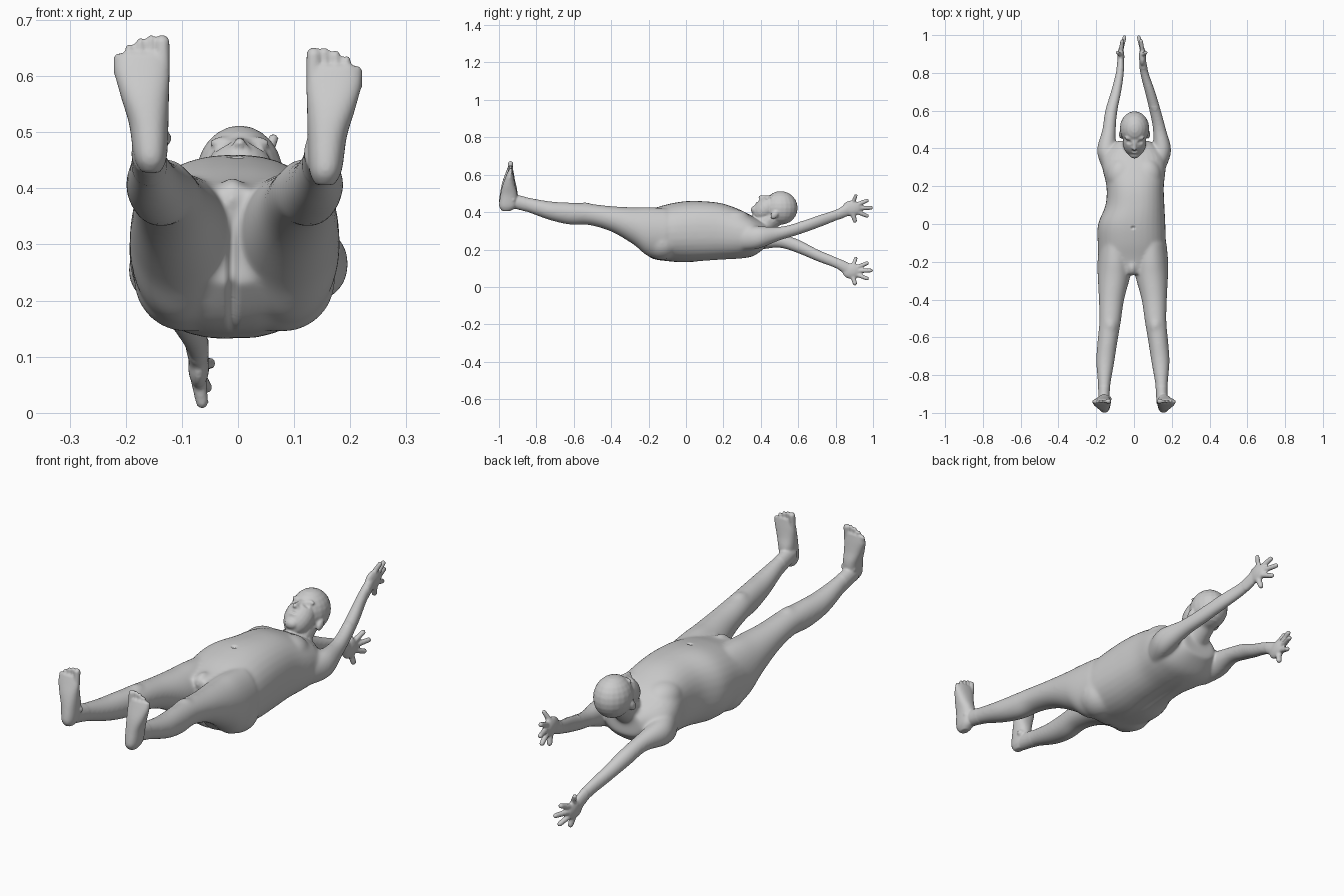
import bpy
import bmesh
import math
from mathutils import Matrix, Vector

default_cube = bpy.data.objects.get("Cube")
if default_cube:
    bpy.data.objects.remove(default_cube)

bm = bmesh.new()


def blend(a, b, c, d, t):
    """Smooth curve through b and c."""
    return 0.5 * (2 * b + (c - a) * t + (2 * a - 5 * b + 4 * c - d) * t ** 2
                  + (3 * b - a - 3 * c + d) * t ** 3)


def loft(sections, along="Y", sides=32, square=2.0):
    """Skin through ovals: x, y, z, half width, half depth."""
    last = len(sections) - 1
    rows = []
    for i in range(last):
        picks = [sections[min(max(i + k, 0), last)] for k in (-1, 0, 1, 2)]
        for step in range(5):
            rows.append([blend(*vals, step / 5) for vals in zip(*picks)])
    rows.append(sections[last])
    rings = []
    for x, y, z, wide, deep in rows:
        ring = []
        for k in range(sides):
            a = math.tau * k / sides
            c, s = math.cos(a), math.sin(a)
            u = wide * math.copysign(abs(c) ** (2 / square), c)
            v = deep * math.copysign(abs(s) ** (2 / square), s)
            offset = (u, 0, v) if along == "Y" else (u, v, 0)
            ring.append(bm.verts.new(Vector((x, y, z)) + Vector(offset)))
        rings.append(ring)
    for lower, upper in zip(rings, rings[1:]):
        for k in range(sides):
            n = (k + 1) % sides
            bm.faces.new((lower[k], lower[n], upper[n], upper[k]))
    bm.faces.new(rings[0])
    bm.faces.new(rings[-1])


def ball(center, radii, tilt=0):
    """Ellipsoid, tilted about the x axis."""
    matrix = (Matrix.Translation(center) @ Matrix.Rotation(tilt, 4, "X")
              @ Matrix.Diagonal((*radii, 1)))
    bmesh.ops.create_uvsphere(bm, u_segments=20, v_segments=12, radius=1, matrix=matrix)


def capsule(a, b, ra, rb):
    """Tapered rod with round ends."""
    a, b = Vector(a), Vector(b)
    turn = (b - a).to_track_quat("Z", "Y").to_matrix().to_4x4()
    bmesh.ops.create_cone(bm, cap_ends=True, segments=16, radius1=ra, radius2=rb,
                          depth=(b - a).length,
                          matrix=Matrix.Translation((a + b) / 2) @ turn)
    ball(a, (ra, ra, ra))
    ball(b, (rb, rb, rb))


# Torso from pelvis to collar
loft([(-.008, -.265, .315, .09, .085), (-.012, -.19, .286, .168, .13),
      (-.012, -.1, .29, .18, .152), (-.012, 0, .295, .178, .164),
      (.005, .1, .298, .156, .16), (.006, .2, .295, .152, .15),
      (0, .3, .28, .168, .128), (0, .37, .27, .157, .1),
      (0, .44, .28, .085, .055)], square=2.3)
ball((-.01, -.23, .38), (.028, .045, .04))

# Arms reaching past the head, one low and one raised
loft([(-.12, .3, .25, .05, .07), (-.144, .39, .255, .052, .058),
      (-.132, .5, .247, .036, .038), (-.12, .6, .217, .033, .038),
      (-.095, .7, .17, .028, .033), (-.075, .8, .13, .022, .031),
      (-.07, .87, .093, .017, .035)])
loft([(.12, .3, .26, .05, .065), (.148, .39, .265, .049, .06),
      (.135, .5, .285, .035, .037), (.112, .6, .312, .031, .034),
      (.085, .7, .347, .028, .034), (.055, .8, .383, .023, .031),
      (.046, .87, .415, .017, .034)])

# Hands with spread digits: reach, height, outward drift, thickness
DIGITS = [(.03, .068, .018, .0095), (.09, .042, -.008, .0105),
          (.111, .003, -.02, .0105), (.09, -.04, -.014, .0105),
          (.025, -.066, -.006, .0115)]
for side, x, z in ((-1, .07, .085), (1, .045, .42)):
    ball((side * x, .886, z), (.019, .052, .042))
    for reach, rise, out, thick in DIGITS:
        capsule((side * x, .885 + reach * .3, z + rise * .45),
                (side * (x + out), .878 + reach, z + rise), thick * 1.2, thick)

# Legs, knees, buttocks, chest and feet
for side in (-1, 1):
    shift = -.006
    loft([(side * x + shift, y, z, wide, deep) for x, y, z, wide, deep in (
        (.093, -.1, .285, .085, .135), (.095, -.2, .295, .092, .132),
        (.1, -.28, .326, .086, .1), (.113, -.4, .364, .067, .068),
        (.121, -.52, .388, .057, .057), (.134, -.62, .392, .053, .059),
        (.146, -.73, .408, .048, .05), (.152, -.86, .443, .032, .039),
        (.154, -.95, .465, .03, .04))])
    ball((side * .12 + shift, -.54, .425), (.034, .05, .027))
    ball((side * .085 + shift, -.13, .237), (.095, .1, .093))
    ball((side * .07, .26, .35), (.075, .09, .065))
    lift = -.008 if side > 0 else .014
    loft([(side * x, y, z + lift, wide, deep) for x, y, z, wide, deep in (
        (.155, -.96, .414, .016, .022), (.156, -.953, .44, .029, .046),
        (.159, -.947, .5, .035, .045), (.166, -.947, .55, .043, .034),
        (.171, -.943, .595, .049, .022), (.171, -.94, .626, .043, .013))],
        along="Z", square=2.3)
    # Toes, largest on the inner edge
    for i in range(5):
        x = side * (.135 + .0195 * i)
        thick = .0135 if i == 0 else .0083
        top = (.646, .651, .646, .636, .619)[i] + lift
        capsule((x, -.942, .59 + lift), (x, -.938, top), thick, thick)
    # Ankle bones
    ball((side * .154, -.925, .475 + lift), (.036, .02, .022))

# Neck, skull and jaw
capsule((0, .35, .285), (0, .48, .385), .066, .056)
ball((.003, .506, .422), (.078, .091, .09))
ball((.003, .43, .42), (.062, .084, .059), math.radians(41))
ball((.003, .371, .412), (.03, .024, .024))

# Nose, lips, brows and ears
capsule((.003, .44, .484), (.003, .398, .48), .007, .01)
ball((.003, .385, .447), (.021, .012, .011))
for side in (-1, 1):
    ball((.003 + side * .01, .403, .471), (.008, .008, .008))
    ball((.003 + side * .027, .456, .481), (.026, .012, .011), math.radians(41))
    ball((.003 + side * .07, .474, .387), (.013, .018, .027), math.radians(-40))

bmesh.ops.recalc_face_normals(bm, faces=bm.faces)
mesh = bpy.data.meshes.new("parts")
bm.to_mesh(mesh)
bm.free()
body = bpy.data.objects.new("body", mesh)
bpy.context.collection.objects.link(body)


def bake_modifiers():
    """Turn the modified surface into the real mesh."""
    graph = bpy.context.evaluated_depsgraph_get()
    baked = bpy.data.meshes.new_from_object(body.evaluated_get(graph))
    body.modifiers.clear()
    body.data = baked
    return baked


def soften(iterations, group=""):
    smooth = body.modifiers.new("soften", "SMOOTH")
    smooth.factor = .5
    smooth.iterations = iterations
    smooth.vertex_group = group


# Fuse everything into one continuous skin
remesh = body.modifiers.new("fuse", "REMESH")
remesh.mode = "VOXEL"
remesh.voxel_size = .0048
soften(3)
skin = bake_modifiers()

# Relax the joins of trunk and limbs, leaving head, hands and feet crisp
joins = body.vertex_groups.new(name="joins")
joins.add([v.index for v in skin.vertices if -.86 < v.co.y < .82
           and (v.co.y < .34 or v.co.z < .345 or v.co.y > .62)], 1, "REPLACE")
soften(40, "joins")
skin = bake_modifiers()


def dent(center, radii, push):
    """Press a soft hollow into the skin."""
    for v in skin.vertices:
        if abs(v.co.y - center[1]) < radii[1]:
            d = sum(((p - c) / r) ** 2 for p, c, r in zip(v.co, center, radii))
            if d < 1:
                v.co += Vector(push) * (1 - d) ** 2


# Navel, buttock cleft, spine, mouth and eye sockets
dent((-.005, -.02, .455), (.016, .012, .03), (0, 0, -.01))
dent((-.01, -.22, .24), (.014, .14, .13), (0, .016, .01))
dent((0, .15, .14), (.04, .22, .04), (0, 0, .008))
dent((.003, .383, .457), (.022, .006, .02), (0, .004, -.004))
for side in (-1, 1):
    dent((.003 + side * .029, .432, .475), (.02, .014, .025), (0, .004, -.007))

skin.name = "body"
skin.shade_smooth()

# One plain grey over the whole figure
grey = bpy.data.materials.new("plain grey")
grey.use_nodes = True
colour = (.6, .6, .6, 1)
grey.diffuse_color = colour
grey.node_tree.nodes["Principled BSDF"].inputs["Base Color"].default_value = colour
skin.materials.clear()
skin.materials.append(grey)
